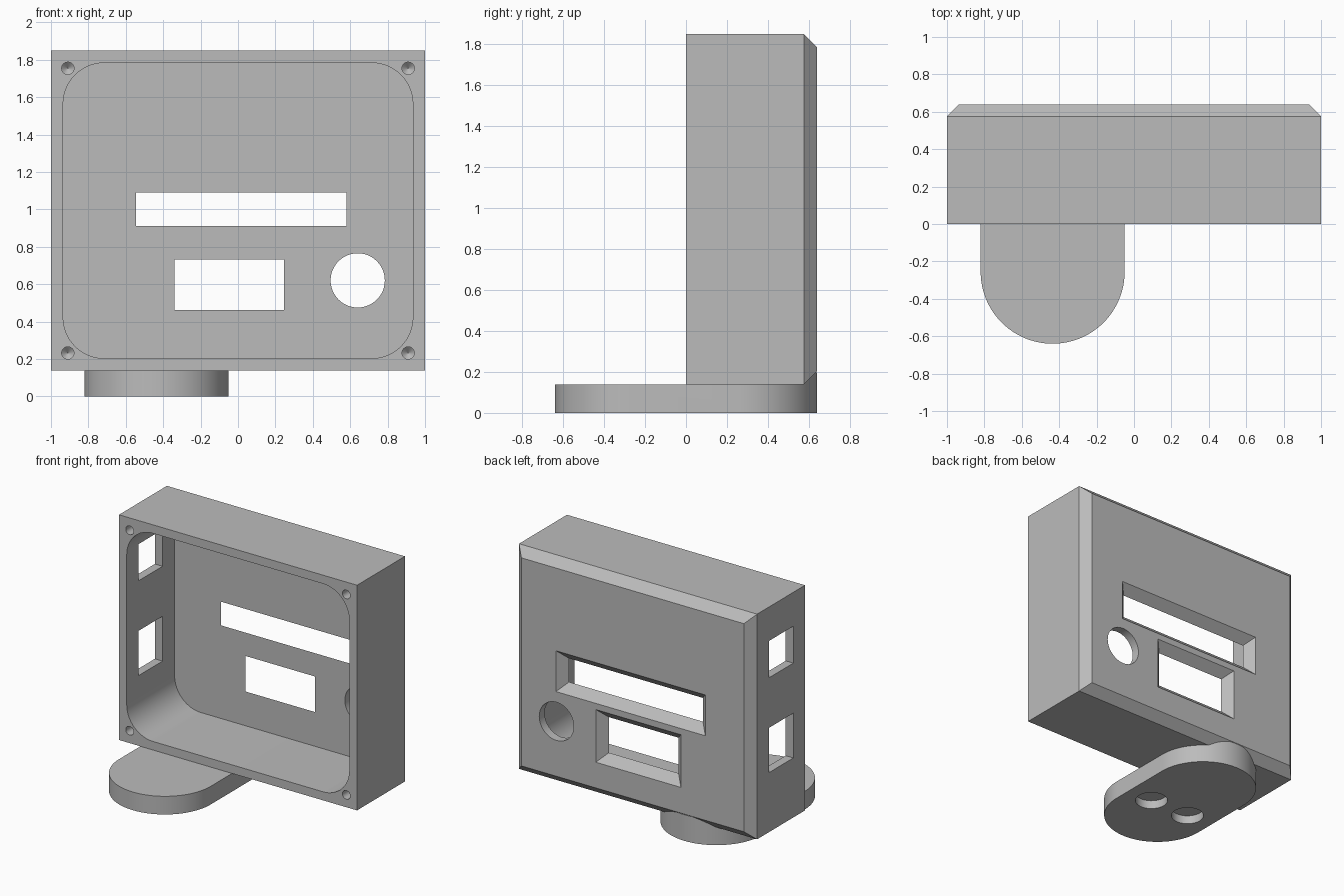
import bpy
import bmesh
from math import sin, cos, pi, radians

cube = bpy.data.objects.get("Cube")
if cube:
    bpy.data.objects.remove(cube, do_unlink=True)

grey = bpy.data.materials.new("plain grey")
grey.use_nodes = True
grey.diffuse_color = (0.5, 0.5, 0.5, 1)
grey.node_tree.nodes["Principled BSDF"].inputs["Base Color"].default_value = (0.5, 0.5, 0.5, 1)


def rect(x0, x1, z0, z1, grow=0.0):
    return [(x0 - grow, z0 - grow), (x1 + grow, z0 - grow),
            (x1 + grow, z1 + grow), (x0 - grow, z1 + grow)]


def circle(u, v, r, n=48):
    return [(u + r * cos(2 * pi * i / n), v + r * sin(2 * pi * i / n)) for i in range(n)]


def rounded(u0, u1, v0, v1, r, n=16):
    """Rectangle with quarter-circle corners."""
    corners = [(u1 - r, v1 - r), (u0 + r, v1 - r), (u0 + r, v0 + r), (u1 - r, v0 + r)]
    return [(u + r * cos((k + i / n) * pi / 2), v + r * sin((k + i / n) * pi / 2))
            for k, (u, v) in enumerate(corners) for i in range(n + 1)]


def loft(name, sections, axis="y"):
    """Solid through matching outlines placed at given depths along an axis."""
    place = {"x": lambda p, d: (d, p[0], p[1]),
             "y": lambda p, d: (p[0], d, p[1]),
             "z": lambda p, d: (p[0], p[1], d)}[axis]
    bm = bmesh.new()
    rings = [[bm.verts.new(place(p, d)) for p in outline] for d, outline in sections]
    for a, b in zip(rings, rings[1:]):
        for i in range(len(a)):
            j = (i + 1) % len(a)
            bm.faces.new((a[i], a[j], b[j], b[i]))
    bm.faces.new(rings[0])
    bm.faces.new(rings[-1])
    bmesh.ops.remove_doubles(bm, verts=bm.verts, dist=1e-5)
    bmesh.ops.recalc_face_normals(bm, faces=bm.faces)
    mesh = bpy.data.meshes.new(name)
    bm.to_mesh(mesh)
    bm.free()
    mesh.materials.append(grey)
    obj = bpy.data.objects.new(name, mesh)
    bpy.context.collection.objects.link(obj)
    return obj


def combine(target, tool, operation="DIFFERENCE"):
    mod = target.modifiers.new(tool.name, "BOOLEAN")
    mod.operation = operation
    mod.solver = "EXACT"
    mod.object = tool
    bpy.context.view_layer.objects.active = target
    bpy.ops.object.modifier_apply(modifier=mod.name)
    bpy.data.objects.remove(tool, do_unlink=True)


def smooth(obj):
    bpy.ops.object.select_all(action="DESELECT")
    obj.select_set(True)
    bpy.context.view_layer.objects.active = obj
    bpy.ops.object.shade_smooth_by_angle(angle=radians(30))


WALL = 0.065
BACK = 0.64
INNER = BACK - WALL
BOTTOM, TOP = 0.138, 1.848

# Enclosure shell: chamfered back, open front
enclosure = loft("enclosure", [(0, rect(-1, 1, BOTTOM, TOP)),
                               (INNER, rect(-1, 1, BOTTOM, TOP)),
                               (BACK, rect(-1, 1, BOTTOM, TOP, -WALL))])
hollow = rounded(-1 + WALL, 1 - WALL, BOTTOM + WALL, TOP - WALL, 0.22)
combine(enclosure, loft("cavity", [(-0.1, hollow), (INNER, hollow)]))

# Display slot and window, flared towards the back
for opening in ((-0.545, 0.58, 0.91, 1.09), (-0.34, 0.245, 0.463, 0.733)):
    combine(enclosure, loft("opening", [(0.5, rect(*opening)), (INNER, rect(*opening)),
                                        (BACK + 0.05, rect(*opening, WALL + 0.05))]))

# Round hole
dial = circle(0.64, 0.62, 0.145)
combine(enclosure, loft("dial_hole", [(0.5, dial), (0.7, dial)]))

# Cable ports in the right wall
for z0, z1 in ((0.59, 0.93), (1.31, 1.59)):
    port = rect(0.14, 0.43, z0, z1)
    combine(enclosure, loft("port", [(-1.1, port), (-0.85, port)], "x"))

# Blind screw holes with pointed ends
for x in (-0.91, 0.91):
    for z in (0.232, 1.754):
        wide, tip = circle(x, z, 0.033, 24), circle(x, z, 0.001, 24)
        combine(enclosure, loft("screw_hole", [(-0.05, wide), (0.3, wide), (0.33, tip)]))
smooth(enclosure)

# Foot: long rounded plate, raised where it meets the chamfer
plate = rounded(-0.82, -0.05, -BACK, BACK, 0.385, 32)
foot = loft("foot", [(0, plate), (BOTTOM, plate)], "z")
riser = [(u, max(v, 0.2)) for u, v in plate if v > 0]
riser += [(-0.82, 0.2), (-0.05, 0.2)]
combine(foot, loft("riser", [(0.05, riser), (BOTTOM + 0.06, riser)], "z"), "UNION")

# Blind round pockets under the foot
for x in (-0.605, -0.265):
    pocket = circle(x, -0.12, 0.116)
    combine(foot, loft("pocket", [(-0.05, pocket), (0.065, pocket)], "z"))
smooth(foot)
